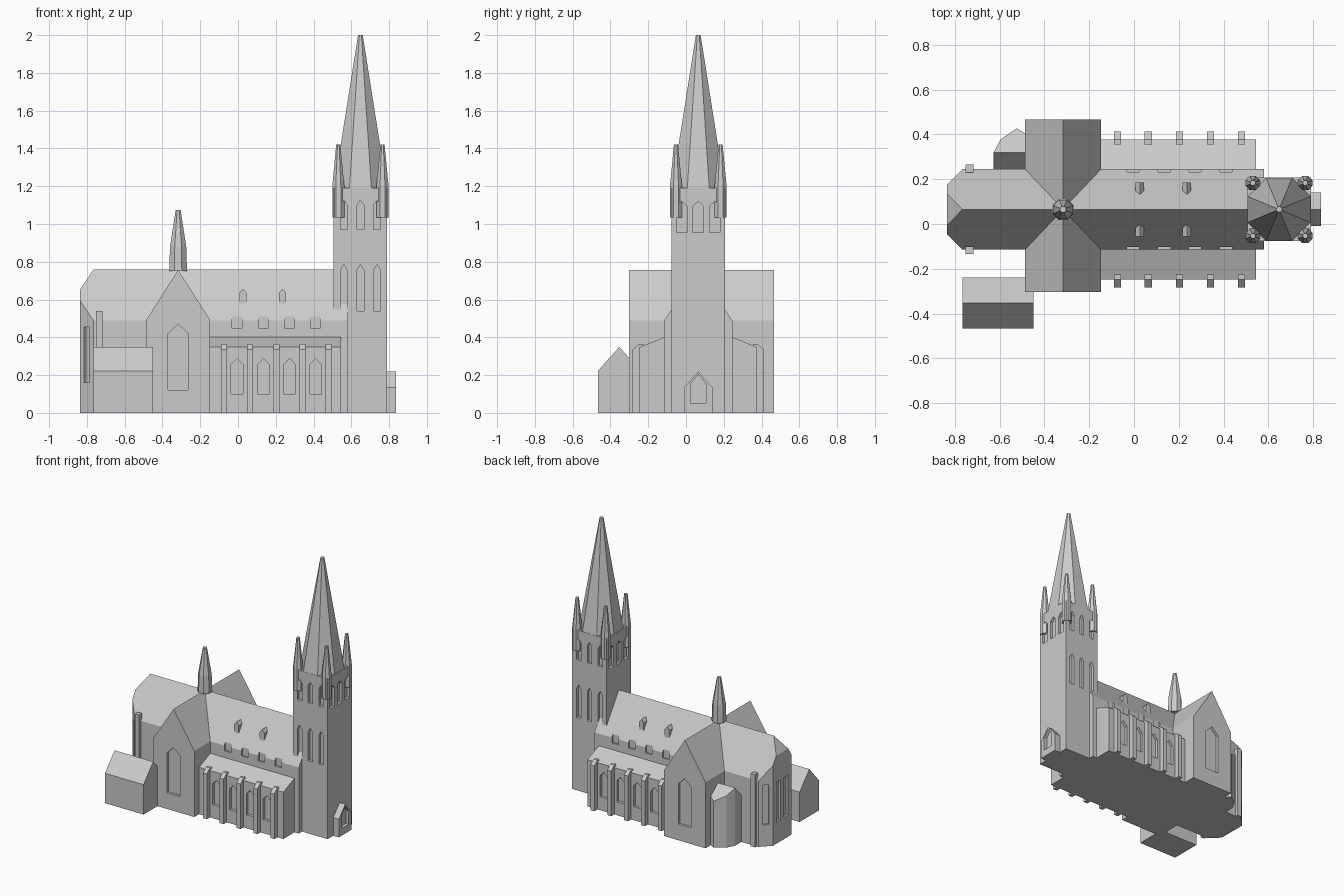
import bpy, bmesh, math
from mathutils import Vector

if "Cube" in bpy.data.objects:
    bpy.data.objects.remove(bpy.data.objects["Cube"])

AX = 0.065          # y of the church axis
CX = -0.317         # x of the crossing
TX, TY = 0.648, 0.065   # tower centre

stone = bpy.data.materials.new("grey stone")
stone.diffuse_color = (0.6, 0.6, 0.6, 1)
stone.use_nodes = True
stone.node_tree.nodes["Principled BSDF"].inputs["Base Color"].default_value = stone.diffuse_color


def finish(name, bm):
    bmesh.ops.recalc_face_normals(bm, faces=bm.faces)
    me = bpy.data.meshes.new(name)
    bm.to_mesh(me)
    bm.free()
    ob = bpy.data.objects.new(name, me)
    bpy.context.collection.objects.link(ob)
    me.materials.append(stone)
    return ob


def add_prism(bm, pts, axis, a, b):
    """Extrude a 2D outline along x (y,z), y (x,z) or z (x,y)."""
    def place(p, t):
        return {"x": (t, p[0], p[1]), "y": (p[0], t, p[1]), "z": (p[0], p[1], t)}[axis]
    lo = [bm.verts.new(place(p, a)) for p in pts]
    hi = [bm.verts.new(place(p, b)) for p in pts]
    bm.faces.new(lo)
    bm.faces.new(hi[::-1])
    n = len(pts)
    for i in range(n):
        j = (i + 1) % n
        bm.faces.new((lo[i], hi[i], hi[j], lo[j]))


def prism(name, pts, axis, a, b, planes=()):
    """Prism trimmed by planes given as (point, outward normal)."""
    bm = bmesh.new()
    add_prism(bm, pts, axis, a, b)
    for co, no in planes:
        geom = bm.verts[:] + bm.edges[:] + bm.faces[:]
        r = bmesh.ops.bisect_plane(bm, geom=geom, plane_co=Vector(co),
                                   plane_no=Vector(no), clear_outer=True)
        cut = [e for e in r["geom_cut"] if isinstance(e, bmesh.types.BMEdge)]
        bmesh.ops.holes_fill(bm, edges=cut, sides=0)
    return finish(name, bm)


def gable(c, half, eave, ridge, base=0.0):
    return [(c - half, base), (c + half, base), (c + half, eave), (c, ridge), (c - half, eave)]


def spire(name, x, y, rings):
    """Eight-sided lathe; rings are (apothem, z)."""
    bm = bmesh.new()
    loops = []
    for r, z in rings:
        R = r / math.cos(math.pi / 8)
        loops.append([bm.verts.new((x + R * math.cos((k + .5) * math.pi / 4),
                                    y + R * math.sin((k + .5) * math.pi / 4), z)) for k in range(8)])
    bm.faces.new(loops[0])
    bm.faces.new(loops[-1])
    for a, b in zip(loops, loops[1:]):
        for k in range(8):
            m = (k + 1) % 8
            bm.faces.new((a[k], a[m], b[m], b[k]))
    return finish(name, bm)


def carve(ob, cutters):
    """Subtract a list of (outline, axis, from, to) prisms."""
    bm = bmesh.new()
    for c in cutters:
        add_prism(bm, *c)
    tool = finish("cutter", bm)
    tool.hide_render = True
    mod = ob.modifiers.new("openings", "BOOLEAN")
    mod.operation, mod.solver, mod.object = "DIFFERENCE", "EXACT", tool
    bpy.context.view_layer.objects.active = ob
    bpy.ops.object.modifier_apply(modifier=mod.name)
    bpy.data.objects.remove(tool)


def both(dist, depth):
    """Recess ranges in y on the south and north walls."""
    return [(AX - dist - .05, AX - dist + depth), (AX + dist - depth, AX + dist + .05)]


bays = [-0.005, 0.135, 0.273, 0.411]

# Nave with a chamfered, hipped west end
E = 0.18
nave = prism("nave", gable(AX, E, 0.49, 0.758), "x", -0.836, 0.58, [
    ((-0.766, AX + E, 0), (-1, 1, 0)),
    ((-0.766, AX - E, 0), (-1, -1, 0)),
    ((-0.766, AX, 0.758), (-1.5, 0, 1))])
cuts = [([(x - .027, .45), (x + .027, .45), (x + .027, .53), (x - .027, .53)], "y", a, b)
        for x in bays for a, b in both(E, 0.013)]
for y in (AX - .045, AX + .045):                       # west windows
    cuts.append(([(y - .024, .16), (y + .024, .16), (y + .024, .455), (y - .024, .455)], "x", -0.9, -0.82))
for s in (1, -1):                                      # windows in the chamfered walls
    c = Vector((-0.801, AX + s * (E - .035)))
    t, n = Vector((1, s)) * .0155, Vector((-1, s)) * .011
    cuts.append(([c - t - n, c + t - n, c + t + n * 3, c - t + n * 3], "z", .16, .455))
carve(nave, cuts)

# Transept with one tall window at each end
transept = prism("transept", gable(CX, 0.17, 0.49, 0.757), "y", -0.303, 0.467)
win = gable(CX, 0.053, 0.42, 0.47, 0.12)
carve(transept, [(win, "y", -0.4, -0.285), (win, "y", 0.449, 0.55)])

# Side aisles
W = 0.312
aisle = prism("aisles", [(AX - W, 0), (AX + W, 0), (AX + W, .348), (AX + .17, .405),
                         (AX - .17, .405), (AX - W, .348)], "x", -0.25, 0.545)
carve(aisle, [(gable(x, 0.031, 0.255, 0.288, 0.1), "y", a, b) for x in bays for a, b in both(W, .02)])

# Aisle buttresses, west buttresses and roof dormers on both sides
for s, side in ((-1, "south"), (1, "north")):
    for x in (-0.074, 0.064, 0.203, 0.341, 0.48):
        prism(side + "_buttress", [(AX + s * .29, 0), (AX + s * .348, 0), (AX + s * .348, .335),
                                   (AX + s * .312, .366), (AX + s * .29, .366)], "x", x - .016, x + .016)
    prism(side + "_west_buttress", [(AX + s * .16, 0), (AX + s * .2, 0), (AX + s * .2, .54),
                                    (AX + s * .165, .54)], "x", -0.752, -0.717)
    for x in (0.026, 0.236):
        prism(side + "_dormer", gable(x, 0.019, 0.635, 0.658, 0.57), "y", AX + s * .05, AX + s * .121)

# Tower with belfry openings
H = 0.142
tower = prism("tower", [(TX - H, TY - H), (TX + H, TY - H), (TX + H, TY + H), (TX - H, TY + H)], "z", 0, 1.19)
cuts = []
for d in (-0.088, 0, 0.088):
    for a, b in both(H, .02):
        cuts.append((gable(TX + d, .018, 1.1, 1.125, .97), "y", a, b))
        cuts.append((gable(TX + d, .018, .755, .785, .54), "y", a, b))
    for a, b in ((TX - H - .05, TX - H + .02), (TX + H - .02, TX + H + .05)):
        # kept clear of the side openings at the corners
        cuts.append((gable(TY + d, .028, 1.095, 1.12, .955), "x", a, b))
carve(tower, cuts)

# Main spire, corner pinnacles and crossing spirelet
spire("main_spire", TX, TY, [(0.141, 1.185), (0.0125, 2.0)])
for sx in (-1, 1):
    for sy in (-1, 1):
        spire("pinnacle", TX + sx * .117, TY + sy * .118, [(.032, 1.035), (.032, 1.2), (.011, 1.42)])
spire("crossing_spirelet", CX, AX, [(.047, .75), (.043, .88), (.013, 1.075)])

# East porch with a pointed doorway
porch = prism("porch", gable(AX, 0.075, 0.135, 0.218), "x", 0.76, 0.836)
carve(porch, [(gable(AX, 0.04, 0.155, 0.203, 0.053), "x", 0.812, 0.9)])

# South annex
prism("annex", gable(-0.353, 0.114, 0.222, 0.349), "x", -0.766, -0.449)

# North vestry with a polygonal wall and a pitched roof
prism("vestry", [(-0.627, .2), (-0.45, .2), (-0.45, .385), (-0.525, .427), (-0.596, .378), (-0.627, .32)],
      "z", 0, 0.6, [((0, .32, .43), (0, .8, 1)), ((0, .32, .43), (0, -1.15, 1))])
